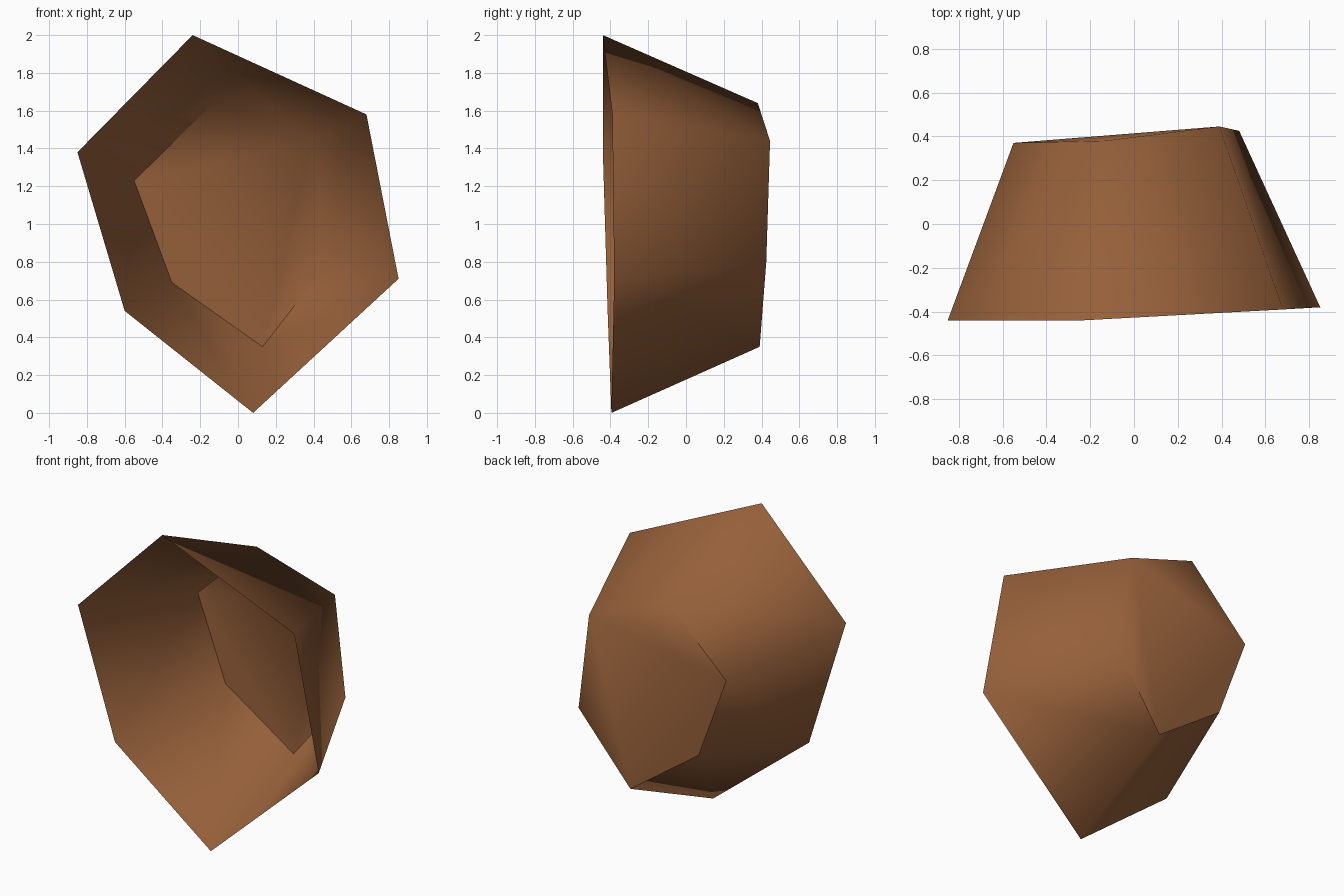
import bpy, bmesh

if "Cube" in bpy.data.objects:
    bpy.data.objects.remove(bpy.data.objects["Cube"])

clay = bpy.data.materials.new("brown clay")
clay.diffuse_color = (0.305, 0.117, 0.042, 1)
clay.use_nodes = True
clay.node_tree.nodes["Principled BSDF"].inputs["Base Color"].default_value = clay.diffuse_color

# Irregular six-sided cup lying on its side: open rim at the front, closed base at the back
RIM = [(-0.24, -0.44, 2.0), (0.68, -0.39, 1.58), (0.85, -0.38, 0.71),
       (0.08, -0.395, 0.0), (-0.60, -0.415, 0.54), (-0.85, -0.44, 1.38)]
BASE = [(-0.13, 0.38, 1.64), (0.39, 0.445, 1.44), (0.48, 0.425, 0.80),
        (0.13, 0.39, 0.35), (-0.35, 0.37, 0.69), (-0.55, 0.37, 1.23)]

bm = bmesh.new()
rim = [bm.verts.new(p) for p in RIM]
base = [bm.verts.new(p) for p in BASE]

# Tapered walls and the base
for i in range(6):
    j = (i + 1) % 6
    bm.faces.new((rim[i], rim[j], base[j], base[i]))
floor = bm.faces.new(base)
bmesh.ops.recalc_face_normals(bm, faces=bm.faces)
floor.normal_update()
if floor.normal.y < 0:
    bmesh.ops.reverse_faces(bm, faces=bm.faces)

# Smooth shading, creased along the lower left of the base
for f in bm.faces:
    f.smooth = True
for i in (2, 3, 4, 5):
    bm.edges.get((base[i], base[(i + 1) % 6])).smooth = False

mesh = bpy.data.meshes.new("cup_shell")
bm.to_mesh(mesh)
bm.free()
mesh.materials.append(clay)
bpy.context.collection.objects.link(bpy.data.objects.new("cup_shell", mesh))
